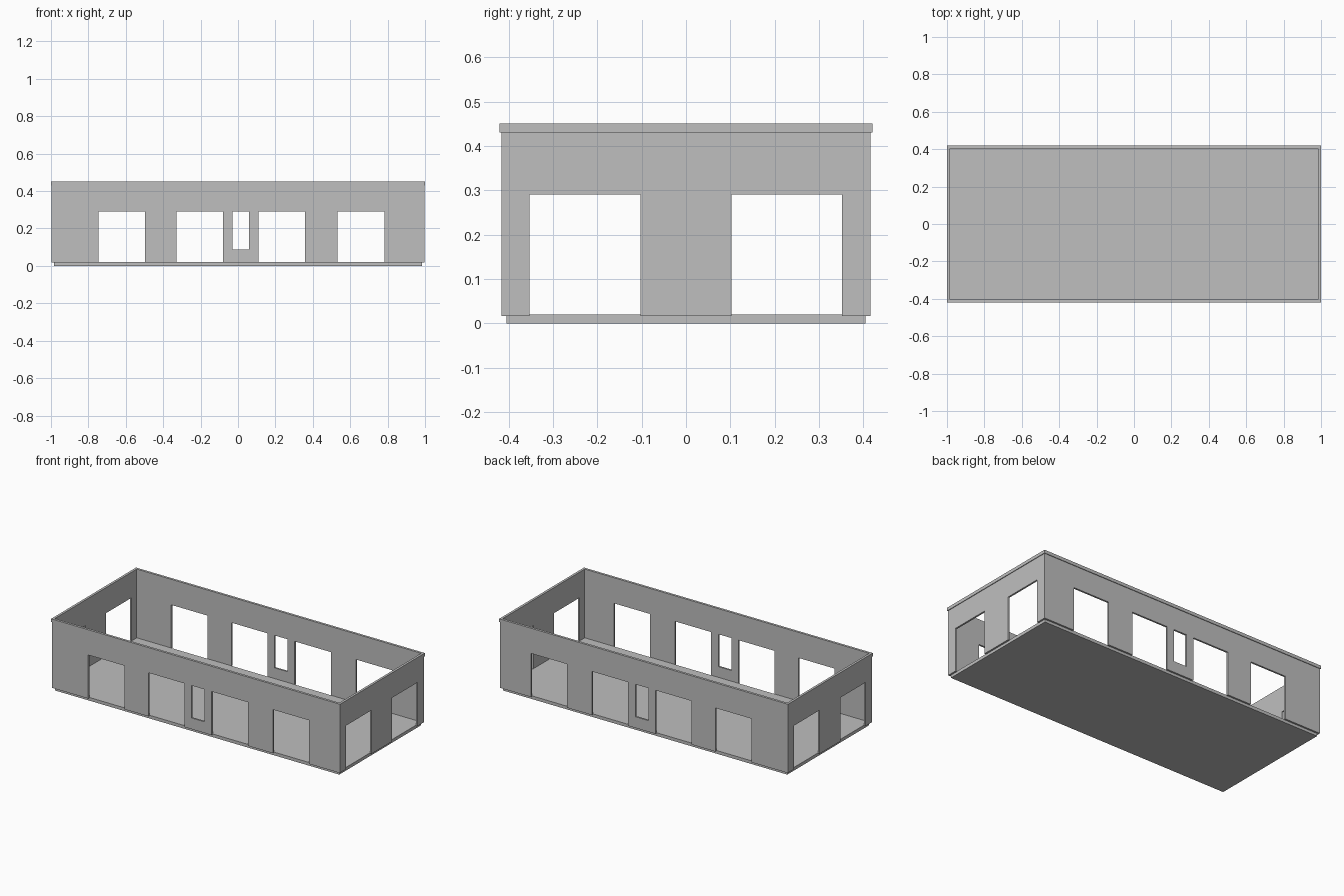
import bpy
import bmesh
from mathutils import Vector

cube = bpy.data.objects.get("Cube")
if cube:
    bpy.data.objects.remove(cube, do_unlink=True)

grey = bpy.data.materials.new("plain grey")
grey.use_nodes = True
colour = (0.52, 0.52, 0.52, 1)
grey.diffuse_color = colour
grey.node_tree.nodes["Principled BSDF"].inputs["Base Color"].default_value = colour


def panel(name, outline, holes, origin, u_axis, v_axis, depth):
    """Flat slab with rectangular holes, given as (u0, u1, v0, v1), thickened by depth."""
    rects = [outline] + holes
    us = sorted({u for r in rects for u in r[:2]})
    vs = sorted({v for r in rects for v in r[2:]})
    origin, u_axis, v_axis = Vector(origin), Vector(u_axis), Vector(v_axis)
    bm = bmesh.new()
    for u0, u1 in zip(us, us[1:]):
        for v0, v1 in zip(vs, vs[1:]):
            mu, mv = (u0 + u1) / 2, (v0 + v1) / 2
            if any(a < mu < b and c < mv < d for a, b, c, d in holes):
                continue
            corners = ((u0, v0), (u1, v0), (u1, v1), (u0, v1))
            bm.faces.new([bm.verts.new(origin + u_axis * u + v_axis * v) for u, v in corners])
    bmesh.ops.remove_doubles(bm, verts=bm.verts, dist=1e-5)
    extruded = bmesh.ops.extrude_face_region(bm, geom=bm.faces[:], use_keep_orig=True)
    moved = [v for v in extruded["geom"] if isinstance(v, bmesh.types.BMVert)]
    bmesh.ops.translate(bm, verts=moved, vec=Vector(depth))
    bmesh.ops.recalc_face_normals(bm, faces=bm.faces)
    bmesh.ops.dissolve_limit(bm, angle_limit=0.01, verts=bm.verts, edges=bm.edges)
    mesh = bpy.data.meshes.new(name)
    bm.to_mesh(mesh)
    bm.free()
    mesh.materials.append(grey)
    obj = bpy.data.objects.new(name, mesh)
    bpy.context.collection.objects.link(obj)


# Shared sizes
IN_X, IN_Y = 0.985, 0.405
WALL, LIP = 0.011, 0.004
OUT_X, OUT_Y = IN_X + WALL, IN_Y + WALL
FLOOR, BASE, HEAD, EAVE, TOP = 0.02, 0.017, 0.29, 0.43, 0.45
X, Y, Z = (1, 0, 0), (0, 1, 0), (0, 0, 1)

# Floor slab
panel("floor", (-IN_X, IN_X, -IN_Y, IN_Y), [], (0, 0, 0), X, Y, (0, 0, FLOOR))

# Long walls: four wide doorways and a narrow window
long_holes = [(x, x + 0.25, BASE, HEAD) for x in (-0.746, -0.33, 0.109, 0.533)]
long_holes.append((-0.03, 0.06, 0.087, HEAD))
for name, side in (("front_wall", -1), ("back_wall", 1)):
    panel(name, (-OUT_X, OUT_X, BASE, EAVE), long_holes,
          (0, side * IN_Y, 0), X, Z, (0, side * WALL, 0))

# End walls: two doorways each
end_holes = [(y, y + 0.25, BASE, HEAD) for y in (-0.353, 0.102)]
for name, side in (("right_wall", -1), ("left_wall", 1)):
    panel(name, (-IN_Y, IN_Y, BASE, EAVE), end_holes,
          (side * IN_X, 0, 0), Y, Z, (side * WALL, 0, 0))

# Projecting band around the wall tops
panel("top_band", (-OUT_X - LIP, OUT_X + LIP, -OUT_Y - LIP, OUT_Y + LIP),
      [(-IN_X, IN_X, -IN_Y, IN_Y)], (0, 0, EAVE), X, Y, (0, 0, TOP - EAVE))
